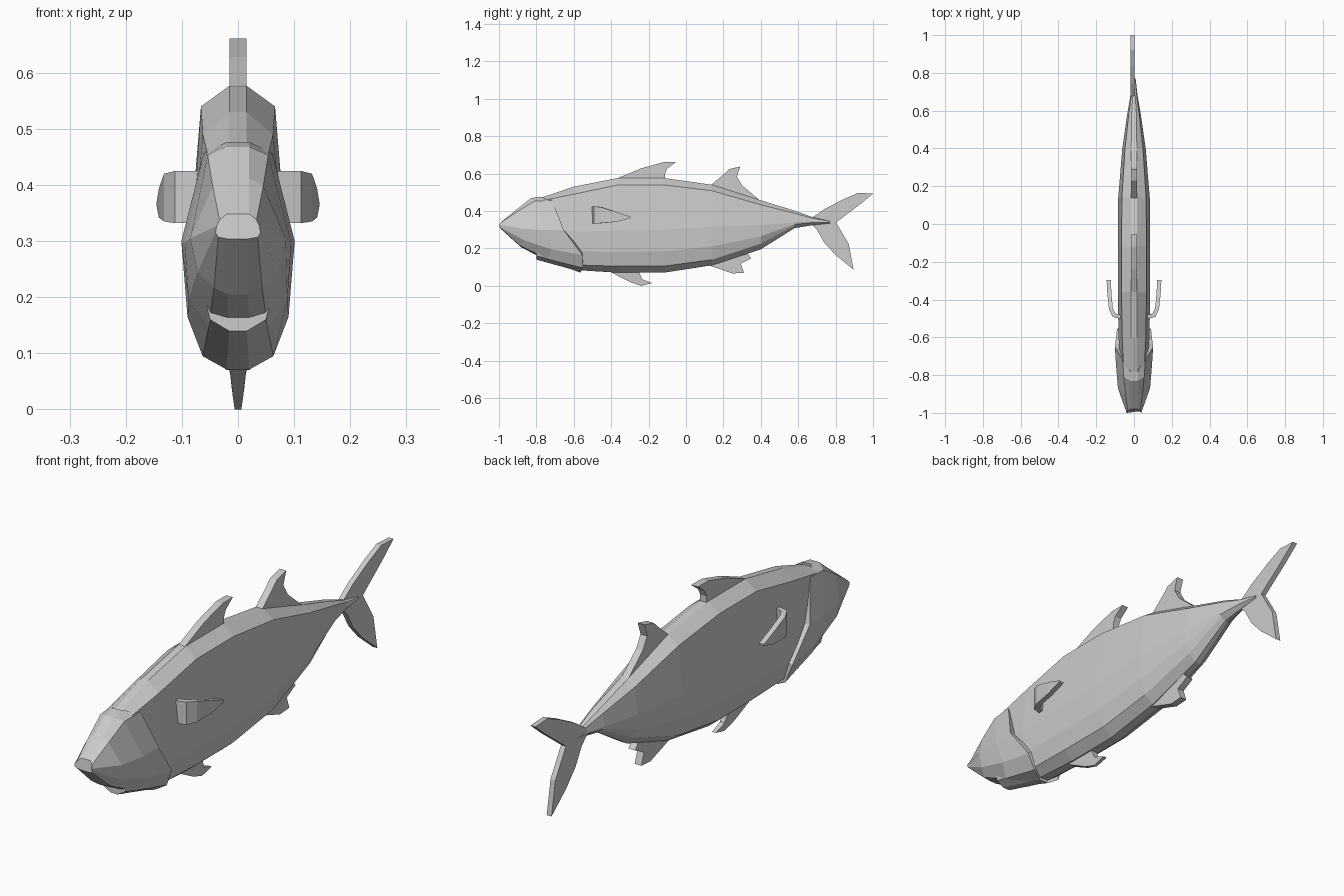
import bpy


def make(name, verts, faces):
    import bmesh
    me = bpy.data.meshes.new(name)
    me.from_pydata(verts, [], faces)
    bm = bmesh.new()
    bm.from_mesh(me)
    bmesh.ops.recalc_face_normals(bm, faces=bm.faces)
    bm.to_mesh(me)
    bm.free()
    ob = bpy.data.objects.new(name, me)
    bpy.context.collection.objects.link(ob)
    return ob


def loft(name, halves):
    """Skin half rings (top to bottom, x > 0) mirrored into full rings."""
    rings = [h + [(-x, y, z) for x, y, z in reversed(h)] for h in halves]
    n = len(rings[0])
    verts = [v for r in rings for v in r]
    faces = [(i * n + j, i * n + (j + 1) % n, (i + 1) * n + (j + 1) % n, (i + 1) * n + j)
             for i in range(len(rings) - 1) for j in range(n)]
    faces += [tuple(range(n)), tuple(range(len(verts) - n, len(verts)))]
    return make(name, verts, faces)


def fin(name, outline, half=0.015, x0=0.0, tip=None):
    """Extrude a side outline (y, z); tip = (z, factor) thins the plate at height z."""
    def w(z):
        return half if tip is None else max(half * tip[1], half * min(1, tip[1] + z * (1 - tip[1]) / tip[0]))
    n = len(outline)
    verts = [(x0 + s * w(z), y, z) for s in (1, -1) for y, z in outline]
    faces = [tuple(range(n)), tuple(range(n, 2 * n))]
    faces += [(i, (i + 1) % n, n + (i + 1) % n, n + i) for i in range(n)]
    return make(name, verts, faces)


# Body: y, z of back, shoulder, middle, lower edge, belly, width factor
stations = [
    (-0.80, .462, .450, .300, .160, .140, .80),
    (-0.60, .530, .490, .290, .112, .085, .95),
    (-0.36, .577, .540, .295, .105, .070, 1.0),
    (-0.12, .577, .540, .300, .105, .070, 1.0),
    (0.14, .540, .508, .315, .140, .110, .97),
    (0.40, .457, .433, .325, .225, .195, .72),
    (0.58, .402, .388, .338, .322, .308, .42),
    (0.68, .366, .360, .345, .334, .325, .22),
    (0.77, .346, .344, .340, .336, .334, .10),
]
body = []
for y, t, s, m, l, b, w in stations:
    body.append([(.015 * min(1, w * 2), y, t), (.066 * w, y, s), (.086 * w, y, m),
                 (.081 * w, y, m + (l - m) * .6), (.062 * w, y, l), (.02 * w, y, b)])
loft("body", body)

# Head shell with slanted gill edge and a stepped rim
head = [
    [(.020, -.980, .348), (.033, -.990, .338), (.038, -1.0, .327),
     (.040, -.997, .315), (.035, -.990, .307), (.018, -.990, .304)],
    [(.020, -.900, .412), (.045, -.900, .398), (.085, -.870, .305),
     (.072, -.870, .245), (.043, -.890, .217), (.018, -.880, .205)],
    [(.020, -.830, .468), (.054, -.810, .453), (.095, -.750, .297),
     (.088, -.720, .195), (.053, -.740, .143), (.020, -.740, .133)],
    [(.020, -.780, .477), (.061, -.715, .457), (.101, -.655, .300),
     (.090, -.555, .165), (.063, -.550, .095), (.020, -.565, .071)],
]
head.append([(x * .72, y, .29 + (z - .29) * .82) for x, y, z in head[-1]])
loft("head", head)

# Median fins
fin("front_dorsal_fin", [(-.38, .55), (-.36, .578), (-.24, .628), (-.12, .661), (-.055, .661),
                         (-.10, .627), (-.112, .60), (-.11, .55)])
fin("rear_dorsal_fin", [(.13, .50), (.13, .535), (.20, .595), (.23, .623), (.29, .638), (.272, .585),
                        (.30, .537), (.40, .452), (.38, .42)])
fin("anal_fin", [(.12, .15), (.12, .11), (.25, .066), (.31, .070), (.293, .118),
                 (.35, .148), (.325, .175), (.30, .22)])
fin("pelvic_fin", [(-.42, .10), (-.40, .072), (-.30, .020), (-.24, .0), (-.18, .015),
                   (-.235, .035), (-.25, .072), (-.25, .10)], tip=(.065, .4))

# Tail lobes
fin("upper_tail_lobe", [(.66, .345), (.68, .368), (.74, .41), (.84, .462), (.92, .497), (1.0, .493),
                        (.93, .435), (.85, .375), (.80, .337)], .011, -.008)
fin("lower_tail_lobe", [(.66, .34), (.80, .342), (.87, .225), (.895, .087), (.80, .165),
                        (.74, .23), (.70, .30)], .011, -.008)

# Pectoral fins: bent tapering plates, x, y, bottom, top
bend = [(.068, -.492, .332, .425), (.105, -.483, .332, .425), (.122, -.45, .335, .420),
        (.130, -.37, .342, .394), (.134, -.297, .362, .369)]
for side, label in ((1, "left"), (-1, "right")):
    # outer and inner skins, joined as four-sided rings
    verts = []
    for i, (x, y, lo, hi) in enumerate(bend):
        dx, dy = ((.0, -.011), (.007, -.009), (.010, -.004), (.011, 0), (.011, 0))[i]
        verts += [(side * (x + dx), y + dy, lo), (side * (x + dx), y + dy, hi),
                  (side * (x - dx), y - dy, hi), (side * (x - dx), y - dy, lo)]
    faces = [(4 * i + j, 4 * i + (j + 1) % 4, 4 * i + 4 + (j + 1) % 4, 4 * i + 4 + j)
             for i in range(len(bend) - 1) for j in range(4)]
    faces += [(0, 1, 2, 3), tuple(range(len(verts) - 4, len(verts)))]
    make(label + "_pectoral_fin", verts, faces)
